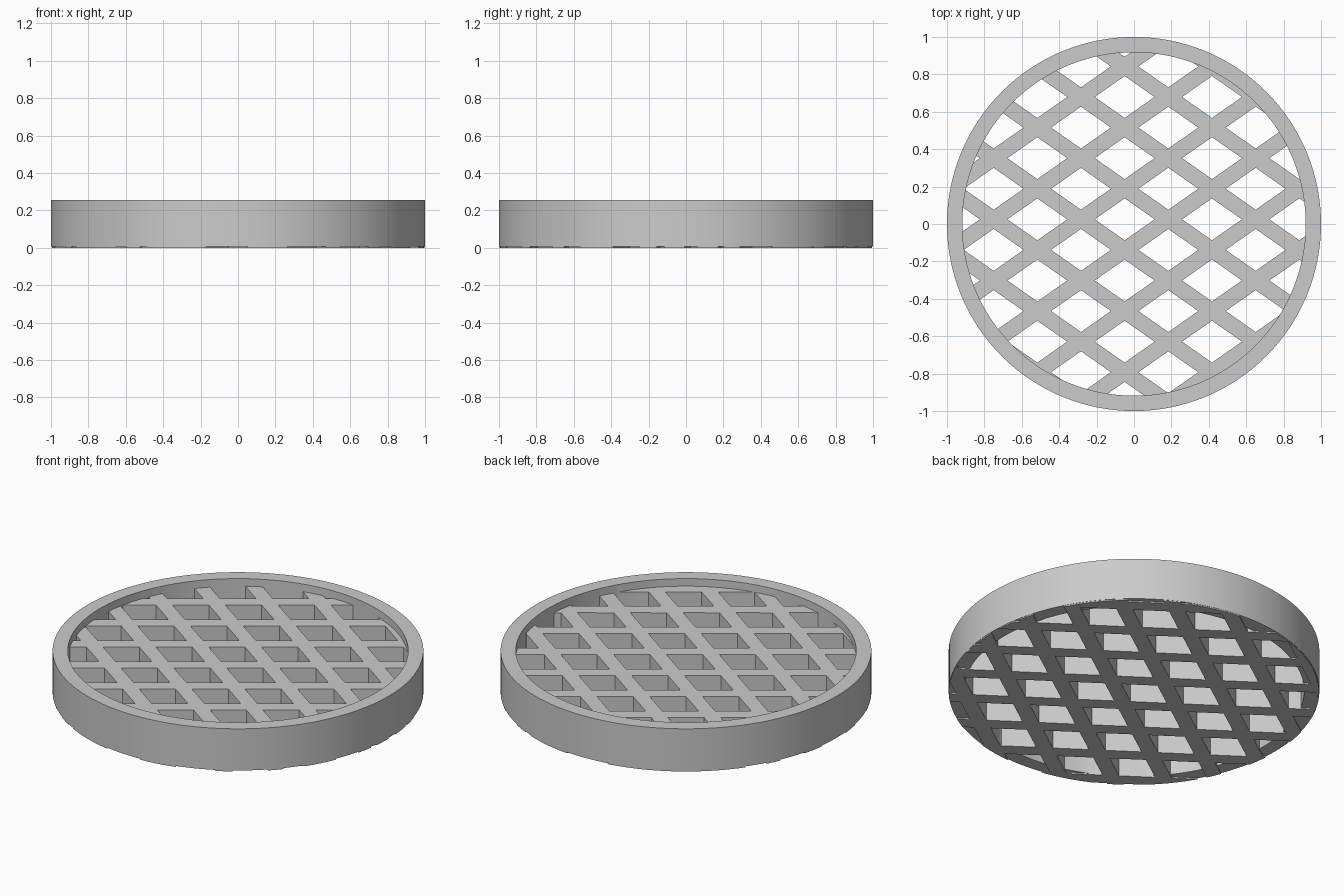
import bpy, bmesh, math

if "Cube" in bpy.data.objects:
    bpy.data.objects.remove(bpy.data.objects["Cube"])

SEG = 128
R_OUT, R_IN = 1.0, 0.918
RIM_BASE, RIM_TOP, GRATE_TOP = 0.007, 0.255, 0.21
PITCH_X, PITCH_Y = 0.467, 0.327        # diamond spacing
HALF_X, HALF_Y = 0.160, 0.112          # diamond half sizes
CX, CY = -0.05, 0.025                  # lattice centre

grey = bpy.data.materials.new("light_grey")
grey.diffuse_color = (0.60, 0.60, 0.60, 1)
grey.use_nodes = True
grey.node_tree.nodes["Principled BSDF"].inputs["Base Color"].default_value = grey.diffuse_color


def make_object(name, bm):
    bmesh.ops.recalc_face_normals(bm, faces=bm.faces)
    mesh = bpy.data.meshes.new(name)
    bm.to_mesh(mesh)
    bm.free()
    mesh.materials.append(grey)
    obj = bpy.data.objects.new(name, mesh)
    bpy.context.collection.objects.link(obj)
    return obj


def prism(bm, points, z0, z1):
    low = [bm.verts.new((x, y, z0)) for x, y in points]
    high = [bm.verts.new((x, y, z1)) for x, y in points]
    n = len(points)
    bm.faces.new(low[::-1])
    bm.faces.new(high)
    for i in range(n):
        j = (i + 1) % n
        bm.faces.new((low[i], low[j], high[j], high[i]))


def circle(r):
    return [(r * math.cos(2 * math.pi * i / SEG), r * math.sin(2 * math.pi * i / SEG))
            for i in range(SEG)]


def boolean(obj, other, operation):
    mod = obj.modifiers.new(operation.lower(), 'BOOLEAN')
    mod.operation, mod.solver, mod.object = operation, 'EXACT', other
    bpy.context.view_layer.objects.active = obj
    bpy.ops.object.modifier_apply(modifier=mod.name)
    bpy.data.objects.remove(other)


# Rim: square-section ring
bm = bmesh.new()
rings = [[bm.verts.new((x, y, z)) for x, y in circle(r)]
         for r, z in ((R_OUT, RIM_BASE), (R_OUT, RIM_TOP), (R_IN, RIM_TOP), (R_IN, RIM_BASE))]
for k in range(4):
    a, b = rings[k], rings[(k + 1) % 4]
    for i in range(SEG):
        j = (i + 1) % SEG
        bm.faces.new((a[i], a[j], b[j], b[i]))
rim = make_object("rim", bm)

# Grate: disc with diamond openings in staggered rows
bm = bmesh.new()
prism(bm, circle(0.998), 0, GRATE_TOP)
grate = make_object("grate", bm)

bm = bmesh.new()
for row in range(-7, 8):
    for col in range(-3, 4):
        x = CX + (col + 0.5 * (row % 2)) * PITCH_X
        y = CY + row * PITCH_Y / 2
        if math.hypot(x, y) < 1.2:
            prism(bm, [(x + HALF_X, y), (x, y + HALF_Y), (x - HALF_X, y), (x, y - HALF_Y)],
                  -0.1, 0.4)
openings = make_object("diamond_openings", bm)
openings.hide_render = True
boolean(grate, openings, 'DIFFERENCE')

# Join rim and grate into one clean solid
boolean(rim, grate, 'UNION')
rim.name = "round_grate"
rim.select_set(True)
bpy.context.view_layer.objects.active = rim
bpy.ops.object.shade_smooth_by_angle(angle=math.radians(30))
